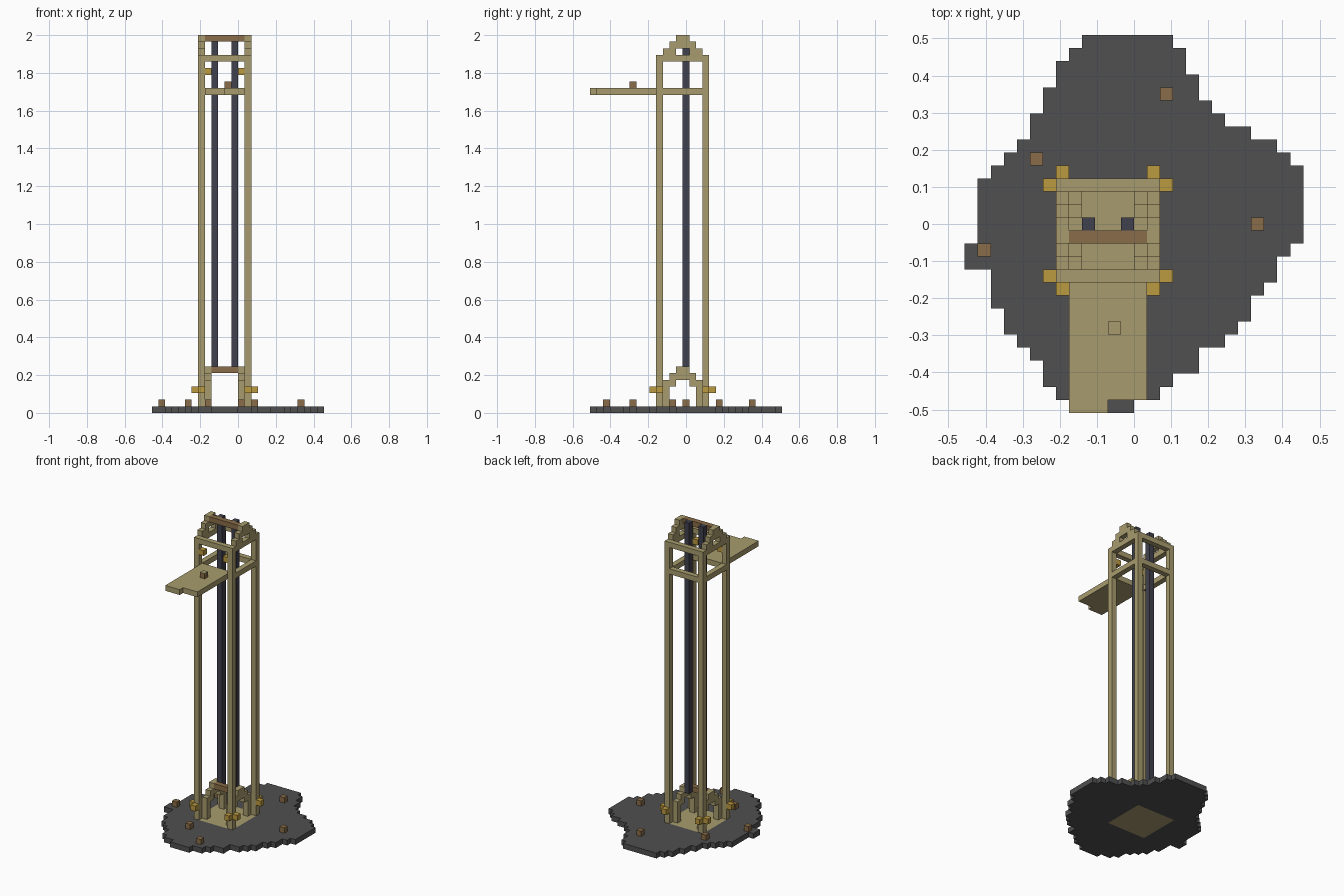
import bpy
import bmesh
from mathutils import Vector

if "Cube" in bpy.data.objects:
    bpy.data.objects.remove(bpy.data.objects["Cube"])

U = 2 / 57  # edge length of one block


def material(name, r, g, b):
    mat = bpy.data.materials.new(name)
    mat.use_nodes = True
    mat.diffuse_color = (r, g, b, 1)
    mat.node_tree.nodes["Principled BSDF"].inputs["Base Color"].default_value = (r, g, b, 1)
    return mat


stone = material("dark_stone", .08, .08, .08)
timber = material("pale_timber", .39, .33, .155)
brown = material("brown_wood", .25, .15, .065)
amber = material("amber_lamp", .50, .32, .05)
slate = material("slate_iron", .052, .052, .077)


def finish(name, bm, *mats):
    mesh = bpy.data.meshes.new(name)
    bm.to_mesh(mesh)
    bm.free()
    for mat in mats:
        mesh.materials.append(mat)
    obj = bpy.data.objects.new(name, mesh)
    bpy.context.collection.objects.link(obj)
    return obj


def blocks(name, mat, *boxes):
    """One object from boxes given as (low corner, high corner) in block units."""
    bm = bmesh.new()
    for low, high in boxes:
        low, high = Vector(low), Vector(high)
        verts = bmesh.ops.create_cube(bm, size=1)["verts"]
        for v in verts:
            v.co = (v.co * (high - low) + (low + high) / 2) * U
    return finish(name, bm, mat)


def cube(name, mat, x, y, z):
    return blocks(name, mat, ((x, y, z), (x + 1, y + 1, z + 1)))


def slab(x, x2, y, y2, z):
    return (x, y, z), (x2, y2, z + 1)


# Ragged ground slab: left and right limits of each row, back to front
left = [-4, -5, -6, -6, -7, -7, -8, -8, -9, -10, -11] + [-12] * 5 + [-13] * 2 \
    + [-11] * 3 + [-10] * 2 + [-9, -8, -7, -7, -6, -4]
right = [3, 4, 4, 5, 5, 6, 7, 9, 11, 12] + [13] * 6 \
    + [12, 11, 11, 10, 9, 9, 8, 7, 5, 5, 3, 2, 0]
bm = bmesh.new()
for row, (a, b) in enumerate(zip(left, right)):
    y = 13.5 - row
    for x in range(a, b):
        corners = ((x, y), (x + 1, y), (x + 1, y + 1), (x, y + 1))
        face = bm.faces.new([bm.verts.new((p * U, q * U, 0)) for p, q in corners])
        # Timber floor under the tower
        face.material_index = int(-6 <= x < 2 and -4.5 <= y < 3.5)
bmesh.ops.remove_doubles(bm, verts=bm.verts, dist=U / 10)
top = bmesh.ops.extrude_face_region(bm, geom=bm.faces[:], use_keep_orig=True)
for v in top["geom"]:
    if isinstance(v, bmesh.types.BMVert):
        v.co.z += U
bmesh.ops.recalc_face_normals(bm, faces=bm.faces)
finish("ground", bm, stone, timber)

# Corner posts, each with two lamps near its foot
for side, x, out_x in (("right", -6, -1), ("left", 1, 1)):
    for end, y, out_y in (("front", -4.5, -1), ("back", 2.5, 1)):
        tag = f"{end}_{side}"
        blocks(f"post_{tag}", timber, ((x, y, 1), (x + 1, y + 1, 54)))
        cube(f"side_lamp_{tag}", amber, x + out_x, y, 3)
        cube(f"end_lamp_{tag}", amber, x, y + out_y, 3)
    cube(f"upper_lamp_{side}", amber, x - out_x, -4.5, 51)

# Ring beams
for name, z in (("platform_ring", 48), ("top_ring", 53)):
    blocks(name, timber,
           slab(-5, 1, -4.5, -3.5, z), slab(-5, 1, 2.5, 3.5, z),
           slab(-6, -5, -3.5, 2.5, z), slab(1, 2, -3.5, 2.5, z))


def arch(name, x, z, leg):
    """Stepped arch across y, with optional legs below."""
    boxes = [slab(x, x + 1, -1.5, .5, z + 2), slab(x, x + 1, -2.5, 1.5, z + 1),
             slab(x, x + 1, -3.5, -1.5, z), slab(x, x + 1, .5, 2.5, z)]
    if leg:
        for y in (-3.5, 1.5):
            boxes.append(((x, y, z - leg), (x + 1, y + 1, z)))
    blocks(name, timber, *boxes)


arch("top_arch_right", -6, 54, 0)
arch("top_arch_left", 1, 54, 0)
arch("base_arch_right", -5, 4, 3)
arch("base_arch_left", 0, 4, 3)

# Ridge beams and the two tall rods
blocks("top_beam", brown, slab(-5, 1, -1.5, -.5, 56))
blocks("base_beam", brown, slab(-4, 0, -1.5, -.5, 6))
for side, x in (("right", -4), ("left", -1)):
    blocks(f"rod_{side}", slate, ((x, -.5, 6), (x + 1, .5, 57)))

# Jutting platform with its notched end
blocks("platform", timber,
       slab(-5, 1, -13.5, -4.5, 48), slab(-5, -2, -14.5, -13.5, 48))
crate = cube("platform_crate", brown, -2, -8.5, 49)
crate.data.materials.append(timber)
for p in crate.data.polygons:
    p.material_index = int(p.normal.z > .5)

# Small crates scattered on the ground
for n, (x, y) in enumerate([(2, 9.5), (-8, 4.5), (9, -.5), (-12, -2.5),
                            (-5, -8.5), (0, -12.5)]):
    cube(f"ground_crate_{n}", brown, x, y, 1)
